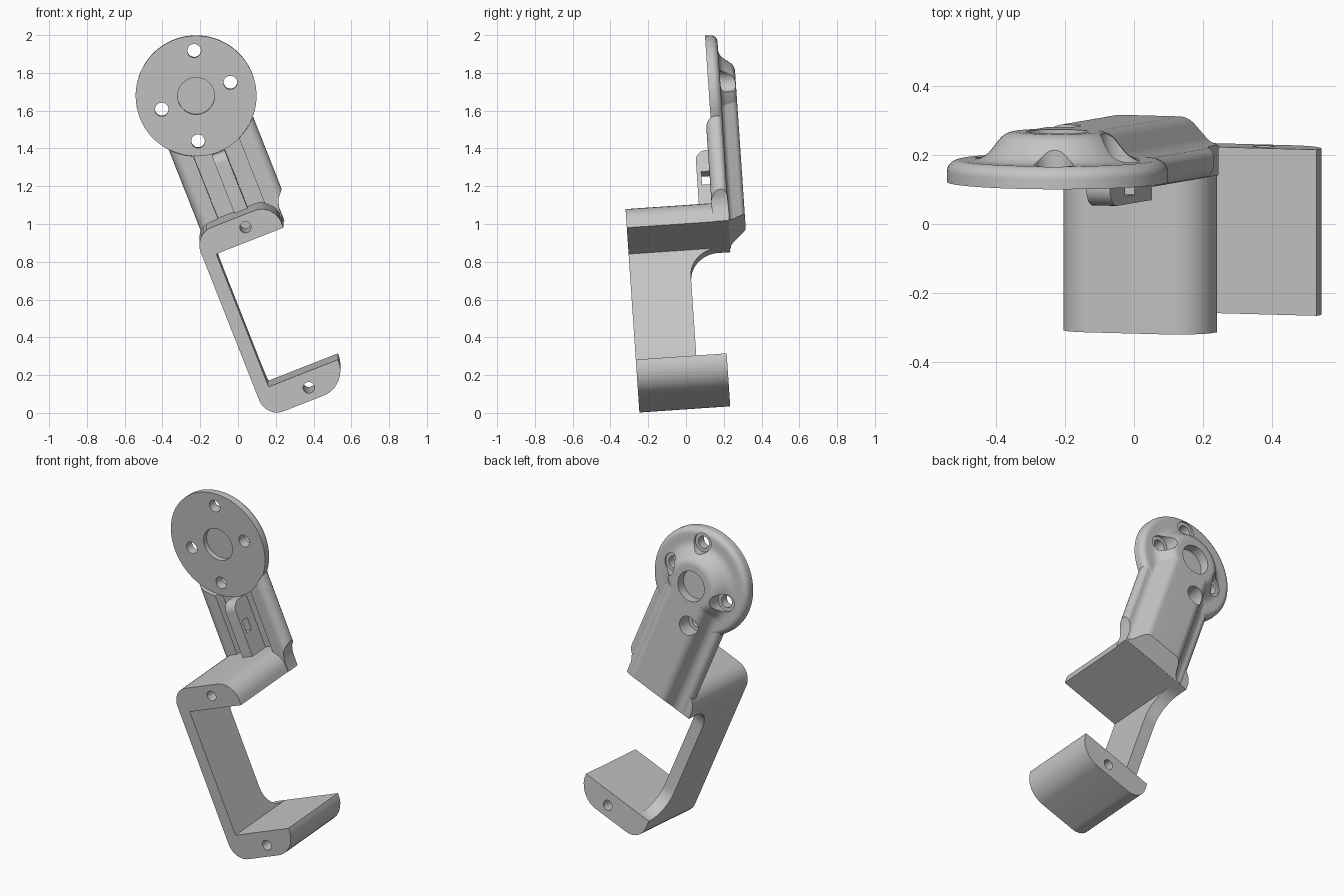
import bpy, bmesh
from math import radians, cos, sin, tan, pi
from mathutils import Matrix, Vector

cube = bpy.data.objects.get("Cube")
if cube:
    bpy.data.objects.remove(cube, do_unlink=True)

GREY = (0.56, 0.56, 0.56, 1)
grey = bpy.data.materials.new("plain grey")
grey.use_nodes = True
grey.diffuse_color = GREY
grey.node_tree.nodes["Principled BSDF"].inputs["Base Color"].default_value = GREY

# The parts are built upright (a across, b deep, c up), then tilted together
TILT = Matrix.Rotation(radians(3.9), 4, 'X') @ Matrix.Rotation(radians(-21.5), 4, 'Y')
MID, HUB = 0.404, 1.631            # centre line and height of the round flange
FRONT, BACK = 0.236, 0.382         # flange front and hump back
PLACE = {'a': lambda p, t: (t, p[0], p[1]),
         'b': lambda p, t: (p[0], t, p[1]),
         'c': lambda p, t: (p[0], p[1], t)}


def rounded(points, steps=8):
    """Outline of (x, y) or (x, y, radius) corners, with the corners filleted."""
    out = []
    for i, p in enumerate(points):
        v = Vector(p[:2])
        if len(p) < 3:
            out.append(v)
            continue
        d1 = (Vector(points[i - 1][:2]) - v).normalized()
        d2 = (Vector(points[(i + 1) % len(points)][:2]) - v).normalized()
        half = d1.angle(d2) / 2
        centre = v + (d1 + d2).normalized() * p[2] / sin(half)
        start = v + d1 * p[2] / tan(half) - centre
        end = v + d2 * p[2] / tan(half) - centre
        for k in range(steps + 1):
            out.append(centre + start.lerp(end, k / steps).normalized() * p[2])
    return out


def circle(x, y, r, n=40):
    return [(x + r * cos(2 * pi * k / n), y + r * sin(2 * pi * k / n)) for k in range(n)]


def finish(bm, name):
    bmesh.ops.recalc_face_normals(bm, faces=bm.faces)
    mesh = bpy.data.meshes.new(name)
    bm.to_mesh(mesh)
    bm.free()
    mesh.materials.append(grey)
    obj = bpy.data.objects.new(name, mesh)
    bpy.context.collection.objects.link(obj)
    return obj


def prism(name, outline, axis, lo, hi):
    bm = bmesh.new()
    face = bm.faces.new([bm.verts.new(PLACE[axis](p, lo)) for p in outline])
    new = bmesh.ops.extrude_face_region(bm, geom=[face])["geom"]
    shift = Vector(PLACE[axis]((0, 0), hi - lo))
    bmesh.ops.translate(bm, vec=shift, verts=[g for g in new if isinstance(g, bmesh.types.BMVert)])
    # Keep the starting cap so that the solid is closed
    if not face.is_valid:
        bmesh.ops.holes_fill(bm, edges=[e for e in bm.edges if e.is_boundary])
    return finish(bm, name)


def cut(obj, *shape):
    """Subtract a prism given as (outline, axis, low, high)."""
    cutter = prism("cutter", *shape)
    cutter.hide_render = True
    mod = obj.modifiers.new("cut", 'BOOLEAN')
    mod.operation, mod.solver, mod.object = 'DIFFERENCE', 'EXACT', cutter
    bpy.context.view_layer.objects.active = obj
    bpy.ops.object.modifier_apply(modifier=mod.name)
    bpy.data.objects.remove(cutter, do_unlink=True)


def box(x0, x1, y0, y1):
    return [(x0, y0), (x1, y0), (x1, y1), (x0, y1)]


# Round flange with a domed back
bm = bmesh.new()
profile = rounded([(0, FRONT), (0.32, FRONT), (0.32, 0.3, 0.035),
                   (0.215, 0.3, 0.07), (0.15, BACK, 0.06), (0, BACK)])
verts = [bm.verts.new((MID + r, b, HUB)) for r, b in profile]
edges = [bm.edges.new(pair) for pair in zip(verts, verts[1:])]
bmesh.ops.spin(bm, geom=verts + edges, cent=(MID, 0, HUB), axis=(0, 1, 0),
               angle=2 * pi, steps=72, use_duplicate=False)
bmesh.ops.remove_doubles(bm, verts=bm.verts, dist=1e-5)
flange = finish(bm, "round_flange")

# Arm with a humped back and a channel in front
half = rounded([(0, BACK), (0.12, BACK, 0.05), (0.175, 0.297, 0.05), (0.24, 0.297, 0.03),
                (0.24, 0.21, 0.05), (0.13, 0.21), (0.13, 0.27), (0, 0.27)])
outline = [(MID + x, y) for x, y in half] + [(MID - x, y) for x, y in half[-2:0:-1]]
arm = prism("arm", outline, 'c', 0.842, HUB - 0.02)
cut(arm, circle(MID, HUB, 0.318, 72), 'b', 0.1, 0.26)
cut(arm, [(0.29, 0.842), (0.45, 0.947), (0.45, 0.7), (0.29, 0.7)], 'a', 0, 1)
cut(arm, [(0.595, 0.8), (0.595, 0.92), (0.61, 0.965), (0.65, 1.01), (0.8, 1.01), (0.8, 0.8)],
    'b', 0, 1)

# Screw holes with counterbores, and the hub pockets
for part in (flange, arm):
    for angle, reach in ((0, 0.195), (71, 0.24), (180, 0.195), (251, 0.24)):
        x = MID + reach * cos(radians(angle))
        z = HUB + reach * sin(radians(angle))
        cut(part, circle(x, z, 0.036), 'b', 0, 0.6)
        cut(part, circle(x, z, 0.057), 'b', 0.29, 0.6)
    cut(part, circle(MID, HUB, 0.036), 'b', 0, 0.6)
    cut(part, circle(MID, HUB, 0.09), 'b', 0.325, 0.6)
cut(flange, circle(MID, HUB, 0.098), 'b', 0, 0.266)

# Slotted rib standing in the channel
rib = prism("cable_rib", rounded([(0.143, 0.96), (0.29, 0.96), (0.29, 1.31), (0.143, 1.31, 0.055)]),
            'a', MID - 0.037, MID + 0.037)
cut(rib, box(0.167, 0.212, 1.115, 1.19), 'a', 0, 1)

# C-shaped bracket: upper block, side wall and lower lip
bracket = prism("c_bracket", rounded([
    (0.135, -0.065, 0.1), (0.602, -0.065, 0.14), (0.602, 0.085), (0.208, 0.085),
    (0.208, 0.842), (0.59, 0.842), (0.59, 0.983, 0.11), (0.135, 0.983, 0.1)]), 'b', -0.246, 0.292)
cut(bracket, box(0, 0.8, -0.3, 0.46), 'b', FRONT, 0.5)
cut(bracket, rounded([(0.075, 0.085, 0.15), (0.5, 0.085), (0.5, 0.842), (0.075, 0.842, 0.15)]),
    'a', 0, 0.4)
cut(bracket, circle(MID, 0.003, 0.03), 'b', -0.5, 0.5)
cut(bracket, circle(MID, 0.918, 0.03), 'b', -0.5, 0.1)

# Tilt into place and smooth the curved faces
for obj in (flange, arm, rib, bracket):
    obj.data.transform(TILT)
    bpy.ops.object.select_all(action='DESELECT')
    obj.select_set(True)
    bpy.context.view_layer.objects.active = obj
    bpy.ops.object.shade_smooth_by_angle(angle=radians(32))
